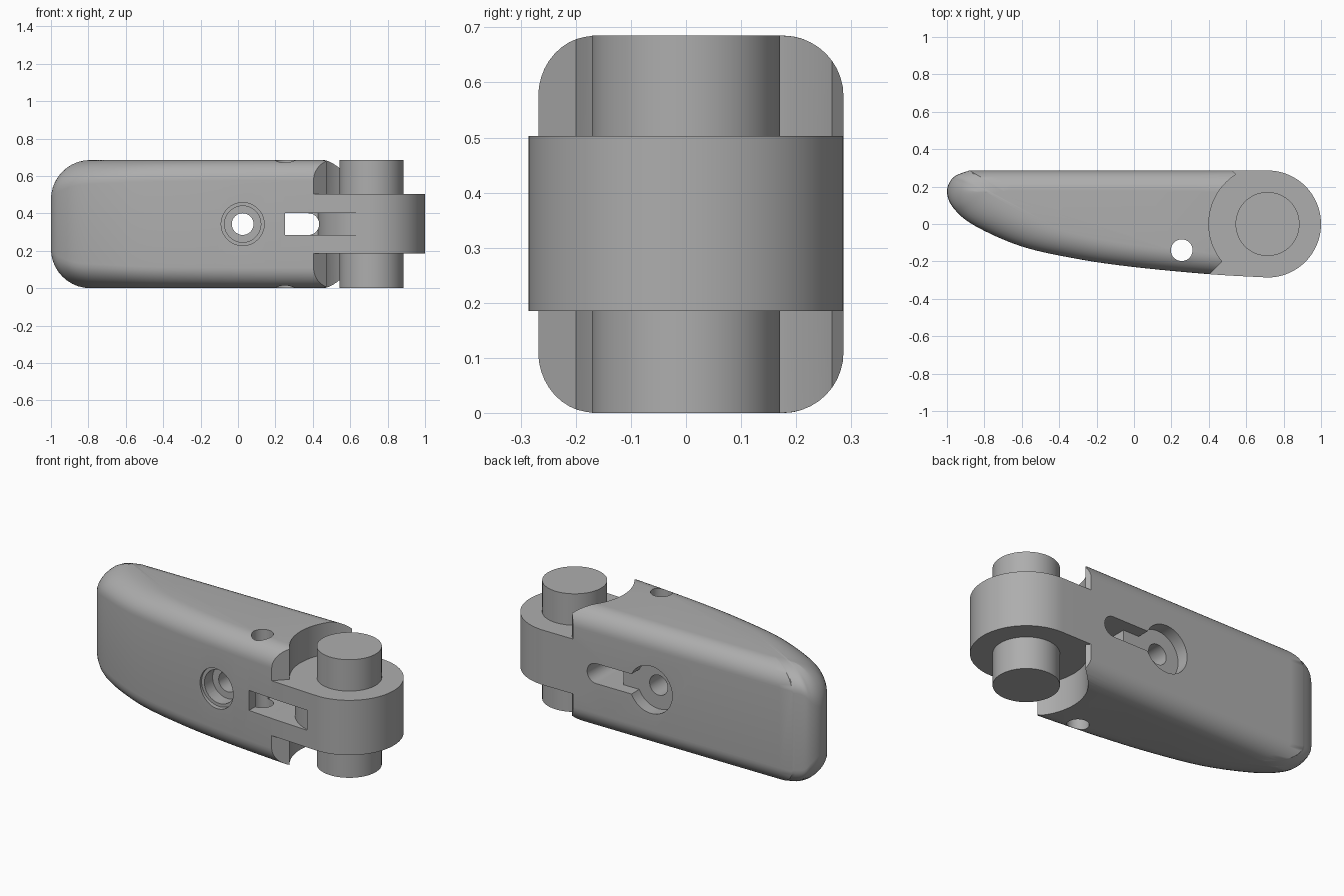
import bpy, bmesh, math
from mathutils import Vector, Matrix

if "Cube" in bpy.data.objects:
    bpy.data.objects.remove(bpy.data.objects["Cube"])

H = 0.685                        # overall height
MID = H / 2
PIVOT = Vector((0.714, 0))
R = 0.286                        # knuckle radius

grey = bpy.data.materials.new("plain grey")
grey.use_nodes = True
tint = (0.42, 0.42, 0.42, 1)
grey.diffuse_color = tint
grey.node_tree.nodes["Principled BSDF"].inputs["Base Color"].default_value = tint


def add_object(name, bm):
    bmesh.ops.recalc_face_normals(bm, faces=bm.faces)
    mesh = bpy.data.meshes.new(name)
    bm.to_mesh(mesh)
    bm.free()
    obj = bpy.data.objects.new(name, mesh)
    bpy.context.collection.objects.link(obj)
    mesh.materials.append(grey)
    return obj


def loft(name, rings):
    """Skin a stack of equal rings and cap both ends."""
    bm = bmesh.new()
    loops = [[bm.verts.new(p) for p in ring] for ring in rings]
    n = len(loops[0])
    for a, b in zip(loops, loops[1:]):
        for i in range(n):
            j = (i + 1) % n
            bm.faces.new((a[i], a[j], b[j], b[i]))
    bm.faces.new(loops[0])
    bm.faces.new(loops[-1])
    return add_object(name, bm)


def prism(name, outline, z0, z1):
    return loft(name, [[(p[0], p[1], z) for p in outline] for z in (z0, z1)])


def arc(center, radius, start, end, steps):
    angles = [math.radians(start + (end - start) * i / steps) for i in range(steps + 1)]
    return [Vector((center[0] + radius * math.cos(a), center[1] + radius * math.sin(a)))
            for a in angles]


def across(name, outline, y0, y1):
    """Prism of an x-z outline running along y."""
    return loft(name, [[(p[0], y, p[1]) for p in outline] for y in (y0, y1)])


def spline(points, steps):
    result = []
    for i in range(len(points) - 1):
        a, b, c, d = (Vector(points[min(max(k, 0), len(points) - 1)])
                      for k in range(i - 1, i + 3))
        for s in range(steps):
            t = s / steps
            result.append(0.5 * (2 * b + (c - a) * t + (2 * a - 5 * b + 4 * c - d) * t * t
                                 + (3 * b - a - 3 * c + d) * t ** 3))
    return result


# Lever body: outline with a round knuckle end, lofted with rounded rims
back = [Vector((x, R)) for x in (0.6, 0.3, 0, -0.3, -0.6, -0.8)]
front = spline([(-0.88, R), (-0.965, 0.25), (-1, 0.175), (-0.965, 0.085), (-0.85, -0.01),
                (-0.6, -0.12), (-0.3, -0.187), (0, -0.23), (0.4, -0.268), (PIVOT.x, -R)], 8)
outline = back + front + arc(PIVOT, R, -90, 90, 48)
count = len(outline)
normals = []
for i in range(count):
    t = (outline[(i + 1) % count] - outline[i - 1]).normalized()
    normals.append(Vector((t.y, -t.x)))

EDGE, NOSE = 0.11, 0.21          # rim radius on the sides and at the nose


def rim_ring(angle, top):
    inset = 1 - math.cos(angle)
    ring = []
    for p, n in zip(outline, normals):
        pull = max(0, (0.5 - p.x) / 1.5)
        rim = EDGE + (NOSE - EDGE) * (n.x ** 2 if p.x < 0 else 0)
        drop = rim * (1 - math.sin(angle))
        ring.append((p.x + NOSE * inset * pull, p.y - EDGE * inset * n.y,
                     H - drop if top else drop))
    return ring


steps = [math.pi / 2 * i / 10 for i in range(11)]
body = loft("lever_body", [rim_ring(a, False) for a in reversed(steps)]
            + [rim_ring(a, True) for a in steps])

# Clearance notches above and below the knuckle
notch = arc(PIVOT, 0.314, 122.5, 219.6, 40)
notch += [Vector(p) for p in ((0.37, -0.302), (0.37, -0.4), (1.2, -0.4), (1.2, 0.4), (0.41, 0.4))]
cutters = [prism("upper_notch_cutter", notch, 0.503, 0.8),
           prism("lower_notch_cutter", notch, -0.1, 0.185)]

# Cross pin hole from top to bottom
cutters.append(prism("pin_hole_cutter", arc((0.255, -0.14), 0.058, 0, 354, 59), -0.1, 0.8))

# Screw hole with stepped front recess and wide back recess
screw = (0.025, MID)
for name, radius, y0, y1 in (("screw_hole", 0.058, -0.5, 0.5),
                             ("front_recess", 0.115, -0.5, -0.205),
                             ("front_bore", 0.097, -0.5, -0.13),
                             ("back_recess", 0.137, 0.215, 0.5)):
    cutters.append(across(name + "_cutter", arc(screw, radius, 0, 354, 59), y0, y1))

# Slot: shallow channel at the back, open window, front relief around the knuckle
HALF = 0.058


def slot(x0):
    return ([Vector((x0, MID + HALF)), Vector((x0, MID - HALF))]
            + arc((0.434 - HALF, MID), HALF, -90, 90, 20))


cutters.append(across("channel_cutter", slot(0.05), 0.215, 0.5))
cutters.append(across("window_cutter", slot(0.25), -0.5, 0.5))
relief = arc(PIVOT, R, 180, 255, 30)
relief += [Vector((relief[-1].x, -0.4)), Vector((0.25, -0.4)), Vector((0.25, 0))]
cutters.append(prism("relief_cutter", relief, MID - HALF, MID + HALF))

for cutter in cutters:
    mod = body.modifiers.new(cutter.name, "BOOLEAN")
    mod.operation = "DIFFERENCE"
    mod.solver = "EXACT"
    mod.object = cutter
bpy.context.view_layer.update()
cut_mesh = bpy.data.meshes.new_from_object(
    body.evaluated_get(bpy.context.evaluated_depsgraph_get()))
body.modifiers.clear()
body.data = cut_mesh
for cutter in cutters:
    bpy.data.objects.remove(cutter)

# Hinge pin through the knuckle
pin = prism("hinge_pin", arc(PIVOT, 0.171, 0, 355, 71), 0, H)

for obj in (body, pin):
    bpy.ops.object.select_all(action="DESELECT")
    obj.select_set(True)
    bpy.context.view_layer.objects.active = obj
    bpy.ops.object.shade_smooth_by_angle(angle=math.radians(30))
